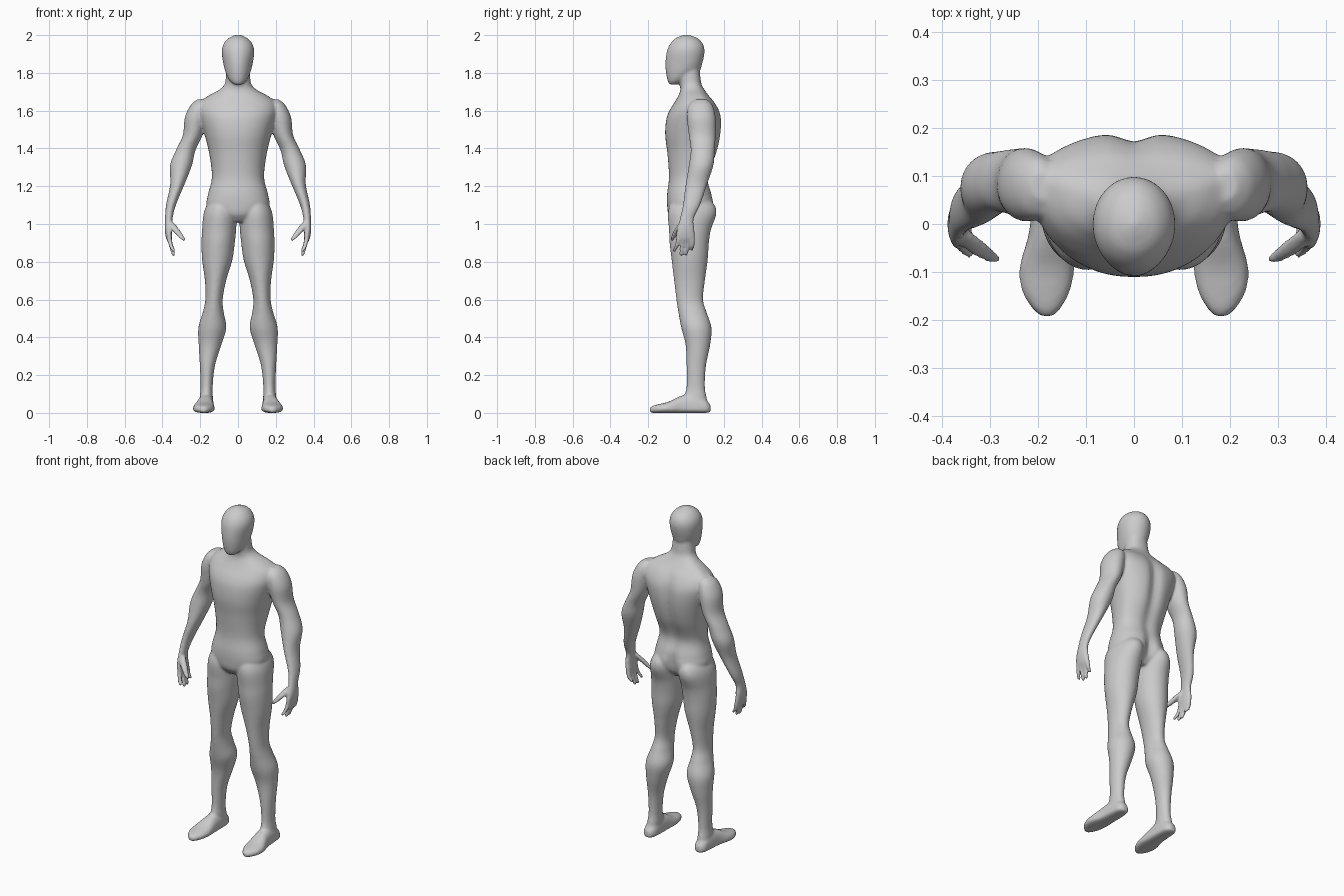
import bpy, bmesh, math

bm = bmesh.new()


def spline(rows, steps=5):
    # Catmull-Rom through rows of section values
    out = []
    for i in range(len(rows) - 1):
        p0, p1, p2, p3 = (rows[max(0, min(len(rows) - 1, i + k))] for k in (-1, 0, 1, 2))
        for s in range(steps):
            t = s / steps
            out.append([0.5 * (2 * b + (c - a) * t + (2 * a - 5 * b + 4 * c - d) * t * t
                               + (3 * b - a - 3 * c + d) * t ** 3)
                        for a, b, c, d in zip(p0, p1, p2, p3)])
    return out + [list(rows[-1])]


def loft(rows, side=1, e=2.0, along_y=False, n=40):
    # row: position, centre x, half width, front, widest, back, rear groove depth
    rings = []
    for t, xc, hw, lo, mid, hi, groove in spline(rows):
        hw, ring = max(hw, 0.003), []
        for k in range(n):
            a = 2 * math.pi * k / n
            c, s = math.cos(a), math.sin(a)
            dx = hw * math.copysign(abs(c) ** (2 / e), c)
            v = mid + (hi - mid if s > 0 else mid - lo) * math.copysign(abs(s) ** (2 / e), s)
            if s > 0:
                v -= groove * math.exp(-(dx / 0.035) ** 2)
            x = side * (xc + dx)
            ring.append(bm.verts.new((x, t, v) if along_y else (x, v, t)))
        rings.append(ring)
    faces = [bm.faces.new(rings[0]), bm.faces.new(rings[-1])]
    for r0, r1 in zip(rings, rings[1:]):
        for k in range(n):
            j = (k + 1) % n
            faces.append(bm.faces.new((r0[k], r0[j], r1[j], r1[k])))
    bmesh.ops.recalc_face_normals(bm, faces=faces)


def digit(pts, side):
    loft([(z, x, r, y - ry, y, y + ry, 0) for z, x, r, y, ry in pts], side, n=16)


# torso and neck
loft([(1.01, 0, .07, -.06, .02, .09, 0),
      (1.05, 0, .13, -.092, .02, .135, .02),
      (1.10, 0, .166, -.10, .02, .152, .03),
      (1.16, 0, .158, -.10, .02, .14, .015),
      (1.25, 0, .138, -.09, .03, .12, .012),
      (1.37, 0, .152, -.098, .05, .165, .018),
      (1.47, 0, .176, -.11, .06, .187, .02),
      (1.55, 0, .20, -.105, .07, .19, .02),
      (1.60, 0, .212, -.088, .08, .178, .015),
      (1.645, 0, .20, -.06, .08, .152, .008),
      (1.68, 0, .155, -.04, .07, .12, 0),
      (1.71, 0, .10, -.03, .05, .098, 0),
      (1.74, 0, .071, -.033, .03, .082, 0),
      (1.78, 0, .064, -.04, .02, .076, 0),
      (1.83, 0, .06, -.04, .02, .07, 0)], e=2.25, n=64)

# head
loft([(1.738, 0, .02, -.088, -.07, -.05, 0),
      (1.76, 0, .045, -.098, -.05, 0, 0),
      (1.80, 0, .065, -.106, -.02, .066, 0),
      (1.85, 0, .078, -.109, 0, .086, 0),
      (1.91, 0, .086, -.102, 0, .098, 0),
      (1.95, 0, .078, -.086, 0, .091, 0),
      (1.98, 0, .055, -.06, 0, .066, 0),
      (1.995, 0, .028, -.03, 0, .034, 0),
      (2.002, 0, .008, -.01, 0, .01, 0)], n=48)

for s in (1, -1):
    # leg
    loft([(1.14, .085, .05, -.06, .02, .11, 0),
          (1.10, .09, .075, -.085, .02, .152, 0),
          (1.05, .095, .088, -.096, .02, .16, 0),
          (.97, .10, .09, -.09, .02, .132, 0),
          (.90, .105, .088, -.087, .02, .121, 0),
          (.81, .11, .08, -.076, .02, .115, 0),
          (.70, .119, .056, -.063, .02, .10, 0),
          (.60, .127, .046, -.051, .02, .09, 0),
          (.53, .131, .056, -.04, .035, .11, 0),
          (.45, .136, .074, -.025, .055, .135, 0),
          (.36, .148, .06, -.002, .06, .128, 0),
          (.25, .162, .04, .003, .055, .106, 0),
          (.14, .166, .032, .003, .055, .10, 0),
          (.08, .168, .035, -.012, .055, .11, 0),
          (.02, .17, .036, -.02, .055, .12, 0)], s)
    # foot
    loft([(.13, .17, .018, .003, .02, .04, 0),
          (.105, .17, .036, 0, .02, .07, 0),
          (.05, .17, .042, 0, .02, .10, 0),
          (-.02, .173, .046, 0, .02, .092, 0),
          (-.09, .181, .057, 0, .02, .06, 0),
          (-.14, .183, .05, 0, .02, .047, 0),
          (-.175, .182, .03, 0, .018, .038, 0),
          (-.192, .181, .012, .004, .016, .028, 0)], s, e=2.4, along_y=True)
    # arm and palm
    loft([(1.66, .19, .025, .05, .08, .11, 0),
          (1.63, .202, .048, .015, .08, .14, 0),
          (1.565, .222, .059, .005, .08, .157, 0),
          (1.47, .24, .052, .015, .085, .157, 0),
          (1.39, .277, .052, .025, .085, .152, 0),
          (1.31, .302, .058, .015, .08, .145, 0),
          (1.21, .321, .038, -.002, .055, .112, 0),
          (1.10, .355, .026, -.017, .03, .075, 0),
          (1.03, .366, .02, -.032, .005, .042, 0),
          (.98, .369, .019, -.046, 0, .044, 0),
          (.935, .366, .017, -.054, 0, .048, 0),
          (.91, .362, .013, -.05, 0, .044, 0)], s)
    # fingers
    for y0, y1, tip in ((-.042, -.062, .85), (-.014, -.026, .83), (.013, .002, .833), (.036, .032, .858)):
        digit([(.95, .365, .011, y0, .011), (.915, .362, .013, y0, .012),
               (.88, .353, .012, (y0 + y1) / 2, .011),
               (tip + .012, .343, .0105, y1, .0105), (tip - .002, .339, .005, y1, .005)], s)
    # thumb
    digit([(1.01, .358, .018, -.02, .014), (.97, .33, .022, -.046, .016),
           (.94, .307, .018, -.062, .014), (.922, .292, .014, -.071, .011),
           (.91, .286, .006, -.074, .006)], s)

# fuse the parts into one smooth skin
mesh = bpy.data.meshes.new("body")
bm.to_mesh(mesh)
bm.free()
body = bpy.data.objects.new("body", mesh)
bpy.context.collection.objects.link(body)
remesh = body.modifiers.new("fuse", 'REMESH')
remesh.mode = 'VOXEL'
remesh.voxel_size = 0.007
remesh.use_smooth_shade = True
smooth = body.modifiers.new("soften", 'SMOOTH')
smooth.factor = 0.5
smooth.iterations = 6
